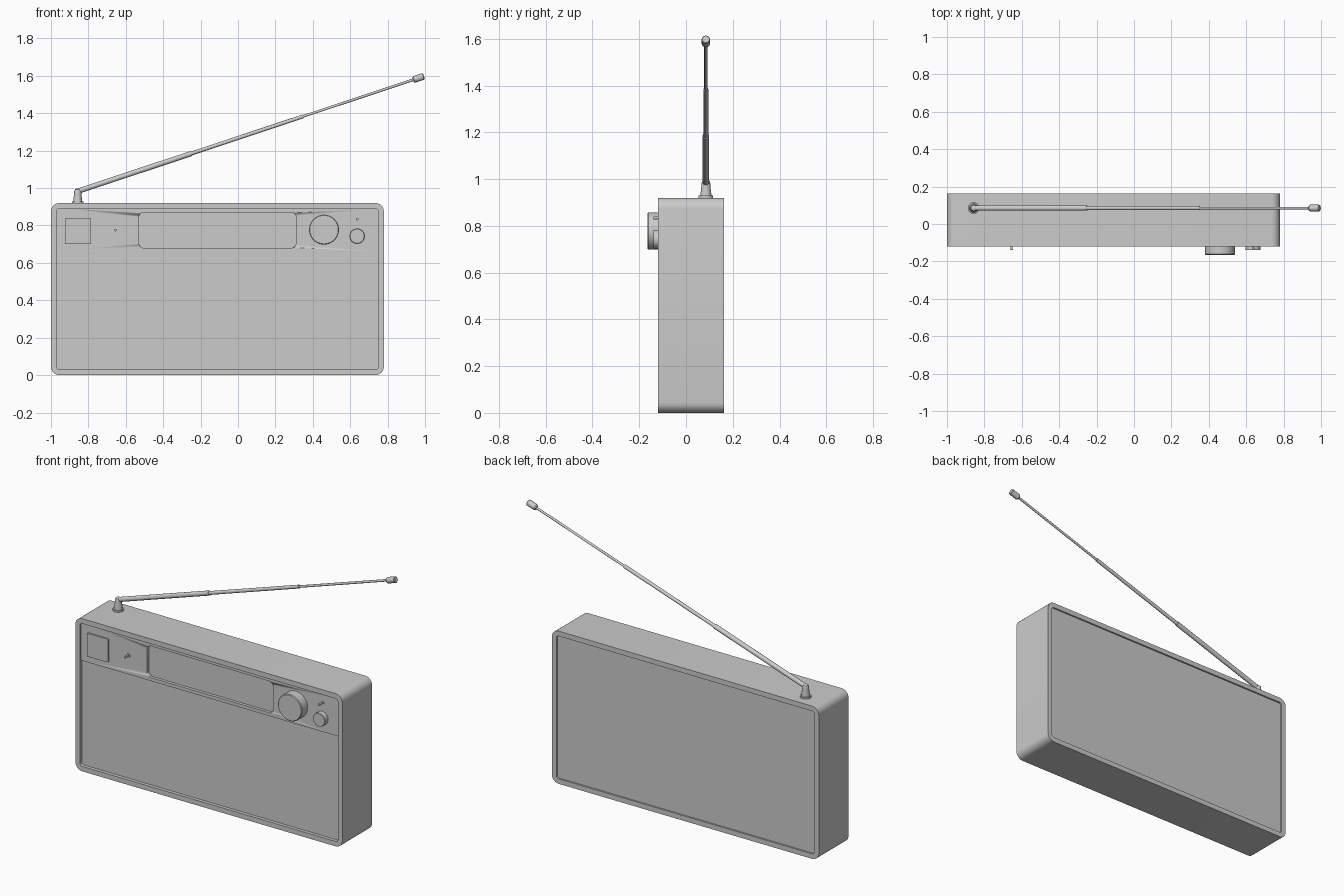
import bpy, bmesh, math
from mathutils import Vector

if "Cube" in bpy.data.objects:
    bpy.data.objects.remove(bpy.data.objects["Cube"])


def rounded_loop(bm, x0, x1, z0, z1, r, y, n=6):
    """Ring of vertices: rounded rectangle in the XZ plane."""
    ring = []
    for cx, cz, a0 in ((x1 - r, z1 - r, 0), (x0 + r, z1 - r, 90),
                       (x0 + r, z0 + r, 180), (x1 - r, z0 + r, 270)):
        for i in range(n + 1):
            a = math.radians(a0 + 90 * i / n)
            ring.append(bm.verts.new((cx + r * math.cos(a), y, cz + r * math.sin(a))))
    return ring


def finish(name, bm):
    bmesh.ops.recalc_face_normals(bm, faces=bm.faces)
    me = bpy.data.meshes.new(name)
    bm.to_mesh(me)
    bm.free()
    ob = bpy.data.objects.new(name, me)
    bpy.context.collection.objects.link(ob)
    bpy.ops.object.select_all(action='DESELECT')
    ob.select_set(True)
    bpy.context.view_layer.objects.active = ob
    bpy.ops.object.shade_smooth_by_angle(angle=math.radians(35))
    return ob


def skin(name, bm, rings):
    """Bridge consecutive rings and cap both ends."""
    for a, b in zip(rings, rings[1:]):
        for i in range(len(a)):
            j = (i + 1) % len(a)
            bm.faces.new((a[i], a[j], b[j], b[i]))
    bm.faces.new(rings[0])
    bm.faces.new(rings[-1])
    return finish(name, bm)


def slab(name, x0, x1, z0, z1, r, steps):
    """Rounded box along y; steps are (inset, y) pairs."""
    bm = bmesh.new()
    rings = [rounded_loop(bm, x0 + d, x1 - d, z0 + d, z1 - d, max(r - d, 0.004), y)
             for d, y in steps]
    return skin(name, bm, rings)


def turned(name, origin, axis, profile, n=32):
    """Surface of revolution; profile is (radius, distance along axis) pairs."""
    bm = bmesh.new()
    q = Vector((0, 0, 1)).rotation_difference(Vector(axis).normalized())
    rings = []
    for r, h in profile:
        rings.append([bm.verts.new(Vector(origin) + q @ Vector(
            (r * math.cos(math.tau * i / n), r * math.sin(math.tau * i / n), h)))
            for i in range(n)])
    return skin(name, bm, rings)


# Case with raised rims around the recessed front and back
slab("case", -1, 0.78, 0, 0.92, 0.045,
     [(0.03, -0.09), (0.03, -0.12), (0, -0.12), (0, 0.163), (0.03, 0.163), (0.03, 0.153)])

# Front panels, the upper one with a display window
slab("speaker_panel", -0.975, 0.755, 0.025, 0.67, 0.006, [(0, -0.10), (0, -0.08)])
panel = slab("control_panel", -0.975, 0.755, 0.66, 0.895, 0.006, [(0, -0.108), (0, -0.08)])
cutter = slab("display_cutter", -0.53, 0.31, 0.68, 0.87, 0.025, [(0, -0.2), (0, 0)])
cutter.hide_render = True
cutter.hide_viewport = True
cutter.display_type = 'WIRE'
mod = panel.modifiers.new("display_window", 'BOOLEAN')
mod.operation = 'DIFFERENCE'
mod.solver = 'EXACT'
mod.object = cutter

# Square button
slab("square_button", -0.925, -0.785, 0.70, 0.84, 0.005, [(0, -0.10), (0, -0.118)])

# Knobs
FRONT = (0, -1, 0)
turned("tuning_knob", (0.46, -0.10, 0.778), FRONT,
       [(0.08, 0), (0.08, 0.061), (0.076, 0.065)], 48)
turned("volume_knob", (0.637, -0.10, 0.743), FRONT,
       [(0.04, 0), (0.04, 0.038), (0.038, 0.04)])

# Small toggles
for name, x, z in (("left_toggle", -0.655, 0.775), ("right_toggle", 0.637, 0.834)):
    turned(name, (x, -0.10, z), FRONT,
           [(0.012, 0), (0.012, 0.013), (0.005, 0.013), (0.007, 0.04)], 16)

# Aerial mount
turned("aerial_mount", (-0.857, 0.085, 0.915), (0, 0, 1),
       [(0.031, 0), (0.031, 0.014), (0.024, 0.014), (0.019, 0.058), (0.019, 0.068),
        (0.015, 0.078), (0.007, 0.083)], 24)

# Telescopic aerial: three sections and a tip
start, end = Vector((-0.857, 0.085, 0.983)), Vector((0.994, 0.085, 1.598))
axis = end - start
length = axis.length
turned("aerial", start, axis,
       [(0.014, 0), (0.014, length * 0.328), (0.0105, length * 0.328),
        (0.0105, length * 0.652), (0.007, length * 0.652), (0.007, length - 0.03)], 16)
turned("aerial_tip", start, axis,
       [(0.013, length - 0.062), (0.018, length - 0.055), (0.018, length - 0.004),
        (0.015, length)], 16)
